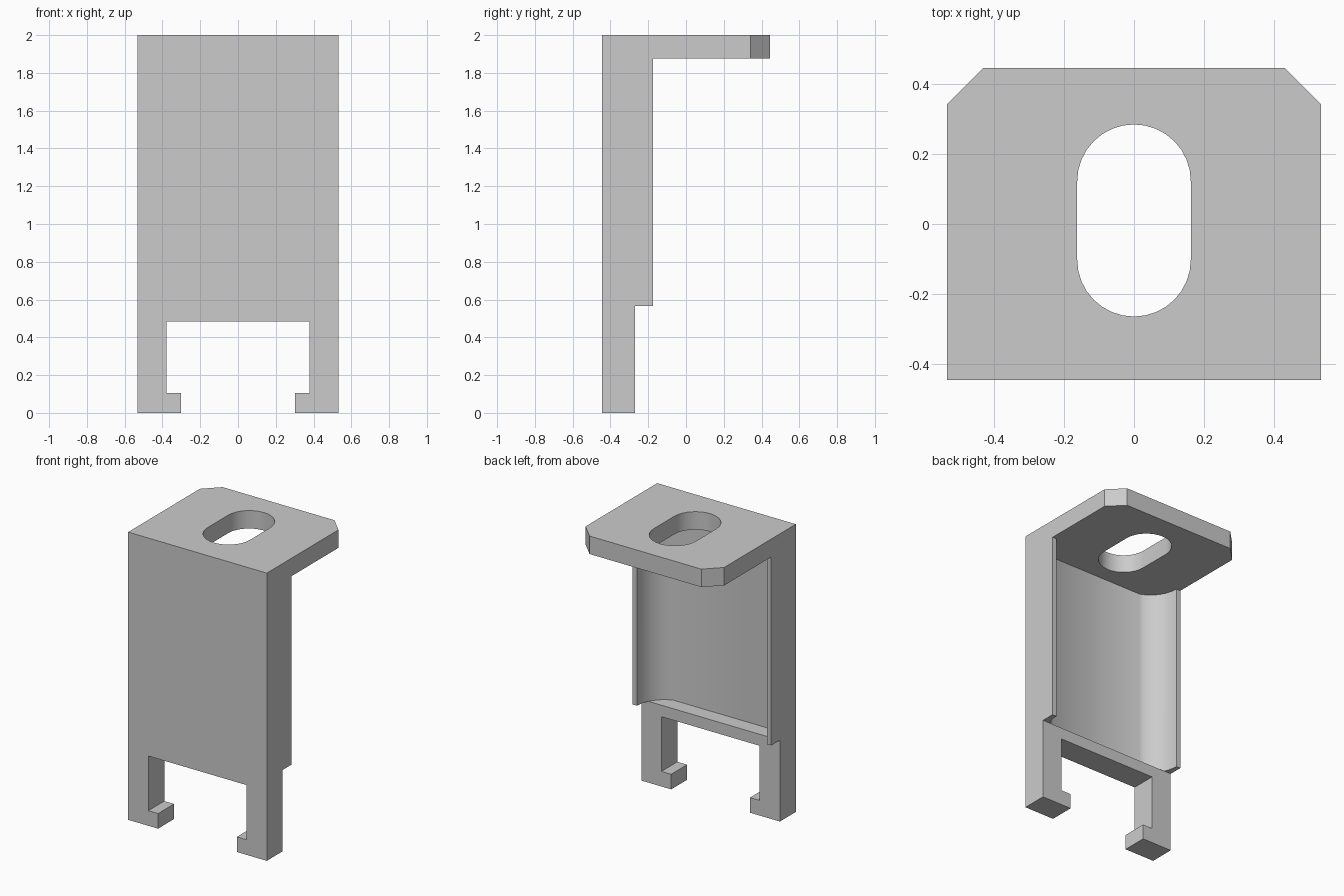
import bpy, bmesh, math
from mathutils import Vector

cube = bpy.data.objects.get("Cube")
if cube:
    bpy.data.objects.remove(cube, do_unlink=True)

grey = bpy.data.materials.new("plain grey")
grey.use_nodes = True
grey.diffuse_color = (0.6, 0.6, 0.6, 1)
grey.node_tree.nodes["Principled BSDF"].inputs["Base Color"].default_value = (0.6, 0.6, 0.6, 1)


def prism(name, outline, axis, low, high):
    """Extrude a 2D outline along the given axis (0 = x, 1 = y, 2 = z)."""
    bm = bmesh.new()
    verts = []
    for a, b in outline:
        p = [a, b]
        p.insert(axis, low)
        verts.append(bm.verts.new(p))
    face = bm.faces.new(verts)
    new = bmesh.ops.extrude_face_region(bm, geom=[face])["geom"]
    shift = Vector((0, 0, 0))
    shift[axis] = high - low
    bmesh.ops.translate(bm, vec=shift, verts=[v for v in new if isinstance(v, bmesh.types.BMVert)])
    bmesh.ops.recalc_face_normals(bm, faces=bm.faces)
    mesh = bpy.data.meshes.new(name)
    bm.to_mesh(mesh)
    bm.free()
    mesh.materials.append(grey)
    obj = bpy.data.objects.new(name, mesh)
    bpy.context.collection.objects.link(obj)
    return obj


def arc(cx, cy, r, start, end, steps):
    angles = [math.radians(start + (end - start) * i / steps) for i in range(steps + 1)]
    return [(cx + r * math.cos(t), cy + r * math.sin(t)) for t in angles]


def mirrored(half):
    """Close a half outline by mirroring it across x = 0."""
    return half + [(-x, y) for x, y in reversed(half)]


def cut(target, cutter):
    cutter.hide_render = True
    mod = target.modifiers.new("cut", 'BOOLEAN')
    mod.operation = 'DIFFERENCE'
    mod.solver = 'EXACT'
    mod.object = cutter
    bpy.context.view_layer.objects.active = target
    bpy.ops.object.modifier_apply(modifier=mod.name)
    bpy.data.objects.remove(cutter, do_unlink=True)


W, FRONT, BACK = 0.533, -0.445, 0.445
LEG, RIM, STEP, SHELF = -0.27, -0.175, 0.565, 1.875

# Bracket body: stepped upright with the mounting tab on top
side = [(FRONT, 0), (LEG, 0), (LEG, STEP), (RIM, STEP),
        (RIM, SHELF), (BACK, SHELF), (BACK, 2), (FRONT, 2)]
bracket = prism("bracket", side, 0, -W, W)

# Channel down the back, with rounded flanks
rim_x, wall_x, wall_y = 0.5, 0.36, -0.375
dx, dy = rim_x - wall_x, RIM - wall_y
r = (dx * dx + dy * dy) / (2 * dx)
sweep = math.degrees(math.asin(dy / r))
flank = arc(rim_x - r, RIM, r, -sweep, 0, 10)
cut(bracket, prism("channel_cutter", mirrored(flank + [(rim_x, -0.1)]), 2, STEP, SHELF))

# Opening between the hooked feet
opening = [(0.303, -0.1), (0.303, 0.105), (0.378, 0.105), (0.378, 0.485)]
cut(bracket, prism("foot_opening_cutter", mirrored(opening), 1, -0.6, 0))

# Elongated hole through the tab
slot = arc(0, 0.122, 0.162, 0, 180, 16) + arc(0, -0.102, 0.162, 180, 360, 16)
cut(bracket, prism("slot_cutter", slot, 2, 1.7, 2.2))

# Chamfered back corners of the tab
for s in (-1, 1):
    corner = [(s * 0.33, 0.545), (s * 0.633, 0.242), (s * 0.75, 0.65)]
    cut(bracket, prism("corner_cutter", corner, 2, 1.7, 2.2))

# Smooth curves, sharp edges
bpy.ops.object.select_all(action='DESELECT')
bracket.select_set(True)
bpy.context.view_layer.objects.active = bracket
bpy.ops.object.shade_smooth_by_angle(angle=math.radians(25))
